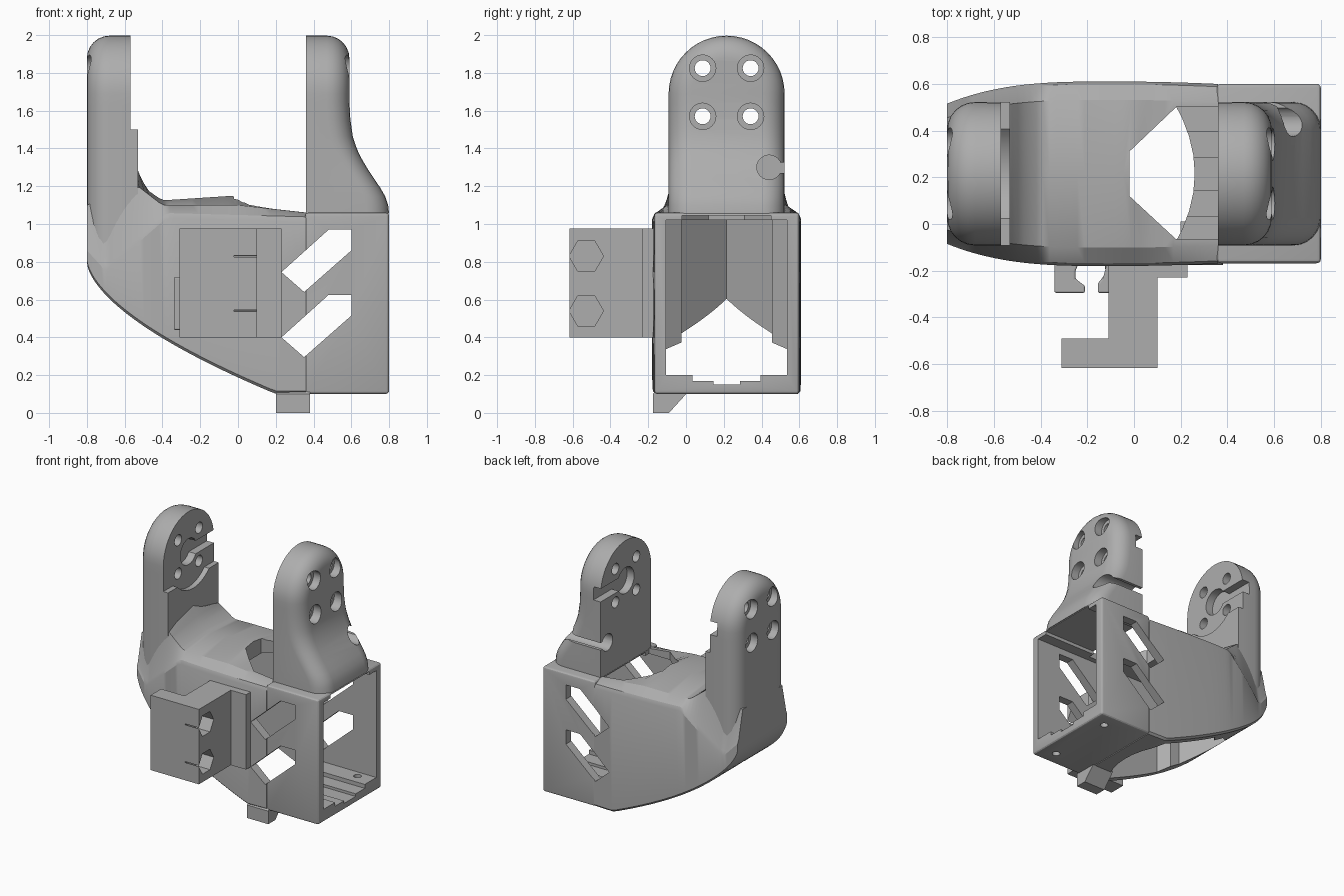
import bpy, bmesh, math

if "Cube" in bpy.data.objects:
    bpy.data.objects.remove(bpy.data.objects["Cube"], do_unlink=True)

grey = bpy.data.materials.new("plain grey")
grey.use_nodes = True
color = (0.42, 0.42, 0.42, 1)
grey.diffuse_color = color
grey.node_tree.nodes["Principled BSDF"].inputs["Base Color"].default_value = color

CY = 0.215      # centre line of the bracket in y
ARM_R = 0.307   # half width of the arms
ARM_Z = 1.69    # centre height of the arm tops


def make(name, verts, faces):
    bm = bmesh.new()
    vs = [bm.verts.new(v) for v in verts]
    for f in faces:
        bm.faces.new([vs[i] for i in dict.fromkeys(f)])
    bmesh.ops.recalc_face_normals(bm, faces=bm.faces)
    mesh = bpy.data.meshes.new(name)
    bm.to_mesh(mesh)
    bm.free()
    mesh.materials.append(grey)
    ob = bpy.data.objects.new(name, mesh)
    bpy.context.collection.objects.link(ob)
    return ob


def prism(name, axis, pts, lo, hi):
    """Extrude a flat outline along one axis."""
    place = {"x": lambda p, h: (h, p[0], p[1]),
             "y": lambda p, h: (p[0], h, p[1]),
             "z": lambda p, h: (p[0], p[1], h)}[axis]
    n = len(pts)
    verts = [place(p, h) for h in (lo, hi) for p in pts]
    faces = [range(n), range(n, 2 * n)]
    faces += [(i, (i + 1) % n, n + (i + 1) % n, n + i) for i in range(n)]
    return make(name, verts, faces)


def rect(a0, a1, b0, b1):
    return [(a0, b0), (a1, b0), (a1, b1), (a0, b1)]


def ring(a, b, r, n=24):
    return [(a + r * math.cos(math.tau * i / n), b + r * math.sin(math.tau * i / n))
            for i in range(n)]


def apply(ob, mod):
    with bpy.context.temp_override(object=ob, active_object=ob):
        bpy.ops.object.modifier_apply(modifier=mod.name)


def cut(targets, axis, pts, lo, hi):
    cutter = prism("cutter", axis, pts, lo, hi)
    cutter.hide_render = True
    for ob in targets:
        mod = ob.modifiers.new("cut", "BOOLEAN")
        mod.operation = "DIFFERENCE"
        mod.solver = "EXACT"
        mod.object = cutter
        apply(ob, mod)
    bpy.data.objects.remove(cutter, do_unlink=True)


def bevel(ob, width):
    mod = ob.modifiers.new("bevel", "BEVEL")
    mod.width = width
    mod.segments = 3
    apply(ob, mod)


def lerp(table, x):
    for (a, u), (b, v) in zip(table, table[1:]):
        if x <= b:
            return u + (v - u) * max(0, x - a) / (b - a)
    return table[-1][1]


# Curved body, lofted along x
SHOULDER = [(-.8, .88), (-.7, .77), (-.38, 1.05), (.36, 1.03)]
SLOPE = [(-.8, 1.1), (-.53, 1.2), (-.4, 1.1), (0, 1.1), (.36, 1.06)]
CROWN = [(-.8, 1.1), (-.57, 1.4), (-.53, 1.28), (-.48, 1.18), (-.4, 1.125),
         (-.02, 1.15), (.06, 1.11), (.2, 1.085), (.36, 1.07)]


def section(x):
    low = .8 - .7 * min(1, x + .8) ** .6
    w = .395 - (.095 * ((-.1 - x) / .7) ** 3 if x < -.1 else .05 * (x + .1) ** 2)
    s, m = lerp(SHOULDER, x), lerp(SLOPE, x)
    half = [(w - .015, low), (w, low + .015), (w, s - .02), (w - .012, s + .008), (.8 * w, m)]
    mid = [(0, lerp(CROWN, x))]
    full = half + mid + [(-y, z) for y, z in reversed(half)]
    return [(x, CY + y, z) for y, z in full]


steps = 44
rows = [section(-.8 + 1.16 * (i / steps) ** 1.5) for i in range(steps + 1)]
m = len(rows[0])
faces = [(r * m + i, r * m + (i + 1) % m, r * m + m + (i + 1) % m, r * m + m + i)
         for r in range(steps) for i in range(m)]
faces += [range(m), range(steps * m, steps * m + m)]
body = make("curved_body", [v for row in rows for v in row], faces)

# Open box end
box = prism("box_end", "x", rect(-.168, .6, .1, 1.06), .355, .8)
bevel(box, .018)


# Arms with round tops and rounded outer edges
def arm(name, side, inner, z0, outer):
    r, n, arc = .12, 14, 24
    layers = []
    for k in range(-1, 7):
        a = max(k, 0) / 6 * math.pi / 2
        rad = ARM_R - r * (1 - math.cos(a))
        left = [(-rad, z0 + (ARM_Z - z0) * i / n) for i in range(n)]
        top = [(-rad * math.cos(math.pi * i / arc), ARM_Z + rad * math.sin(math.pi * i / arc))
               for i in range(arc + 1)]
        line = left + top + [(-y, z) for y, z in reversed(left)]
        layers.append([(side * (inner if k < 0 else lerp(outer, z) - r * (1 - math.sin(a))),
                        CY + y, z) for y, z in line])
    c, total = len(layers[0]), len(layers)
    faces = [(l * c + i, l * c + (i + 1) % c, l * c + c + (i + 1) % c, l * c + c + i)
             for l in range(total - 1) for i in range(c)]
    for b in (0, (total - 1) * c):
        faces += [(b + i, b + i + 1, b + c - 2 - i, b + c - 1 - i) for i in range(c // 2)]
    return make(name, [v for row in layers for v in row], faces)


FLARE = [(1.06, .8), (1.1, .795), (1.16, .775), (1.27, .7), (1.36, .645),
         (1.45, .61), (1.55, .595), (1.65, .59)]
left_arm = arm("left_arm", 1, .36, 1.055, FLARE)
right_arm = arm("right_arm", -1, .57, .82, [(0, .8), (2, .8)])

# Raised pad inside the right arm, with a hollow top edge
hollow = [(CY + .27 * math.cos(math.radians(a)), ARM_Z + .27 * math.sin(math.radians(a)))
          for a in range(-45, -136, -6)]
y0, y1 = CY - ARM_R, CY + ARM_R
pad = prism("right_arm_pad", "x",
            [(y0, .95), (y1, .95), (y1, 1.5)] + hollow + [(y0, 1.5)], -.575, -.53)

# Inner tunnel with a pointed end, open underneath
point = [(-.3, CY - .32), (-.36, CY - .24), (-.44, CY - .24), (-.68, CY),
         (-.44, CY + .24), (-.36, CY + .24), (-.3, CY + .32)]
shell = [body, box, right_arm, pad]
cut(shell, "z", [(.9, CY - .32)] + point + [(.9, CY + .32)], .2, 1.02)
arch = [(.26 - .95 * y * y, CY + y) for y in (.32, .24, .16, .08, 0, -.08, -.16, -.24, -.32)]
cut([body], "z", point + arch, -.1, .4)

# Roof opening, roof groove and stepped floor
cut([body, box], "z", [(-.02, .12), (.18, -.065), (.36, -.065), (.36, .5), (.18, .5), (-.02, .31)],
    .9, 1.3)
cut([box], "x", rect(-.02, .45, .9, 1.045), .3, .9)
for half, z in ((.18, .17), (.07, .15)):
    cut([body, box], "x", rect(CY - half, CY + half, z, .3), .1, .9)
for y in (-.05, .48):
    cut([box], "z", ring(.68, y, .028, 16), 0, .3)

# Slanted slots through both side walls
for dz in (0, .345):
    cut([body, box], "y", [(.23, .4 + dz), (.35, .295 + dz), (.6, .515 + dz),
                           (.6, .625 + dz), (.48, .625 + dz)], -.5, .9)

# Bolt holes, round pockets and wire slots in the arms
for ob, side, inner, face in ((left_arm, 1, .36, .53), (right_arm, -1, .57, .74)):
    for y in (.088, .342):
        for z in (1.57, 1.825):
            cut([ob], "x", ring(y, z, .042), side * .2, side * 1)
            cut([ob], "x", ring(y, z, .07), side * face, side * 1)
    cut([ob], "x", ring(CY, ARM_Z, .1), side * .2, side * (inner + .06))
    cut([ob], "x", rect(CY, .7, ARM_Z - .05, ARM_Z + .05), side * .2, side * (inner + .06))
cut([left_arm], "x", ring(.44, 1.3, .065), .2, .9)
cut([left_arm], "x", rect(.46, .6, 1.27, 1.325), .2, .9)

# Front mounting block with nut pockets
block = prism("mounting_block", "z",
              [(-.11, -.15), (-.11, -.49), (-.31, -.49), (-.31, -.617), (.1, -.617),
               (.1, -.23), (.23, -.23), (.23, -.15)], .4, .975)
for z in (.54, .83):
    cut([block], "x", ring(-.528, z, .091, 6), -.02, .3)

# Cable clip made of two hooks
hooks = {"clip_outer_hook": [(-.34, -.15), (-.34, -.295), (-.21, -.295), (-.21, -.265),
                             (-.25, -.235), (-.25, -.2), (-.23, -.15)],
         "clip_inner_hook": [(-.13, -.15), (-.12, -.21), (-.155, -.255), (-.155, -.295),
                             (-.105, -.295), (-.105, -.15)]}
for name, pts in hooks.items():
    hook = prism(name, "z", pts, .44, .72)
    bevel(hook, .008)

# Wedge foot under the floor
prism("wedge_foot", "x", [(-.175, 0), (-.09, 0), (.01, .11), (-.15, .13), (-.175, .1)], .2, .38)

# Smooth the rounded surfaces, keep the edges sharp
for ob in (body, box, left_arm, right_arm, pad):
    bpy.ops.object.select_all(action="DESELECT")
    ob.select_set(True)
    bpy.context.view_layer.objects.active = ob
    bpy.ops.object.shade_smooth_by_angle(angle=math.radians(28))
